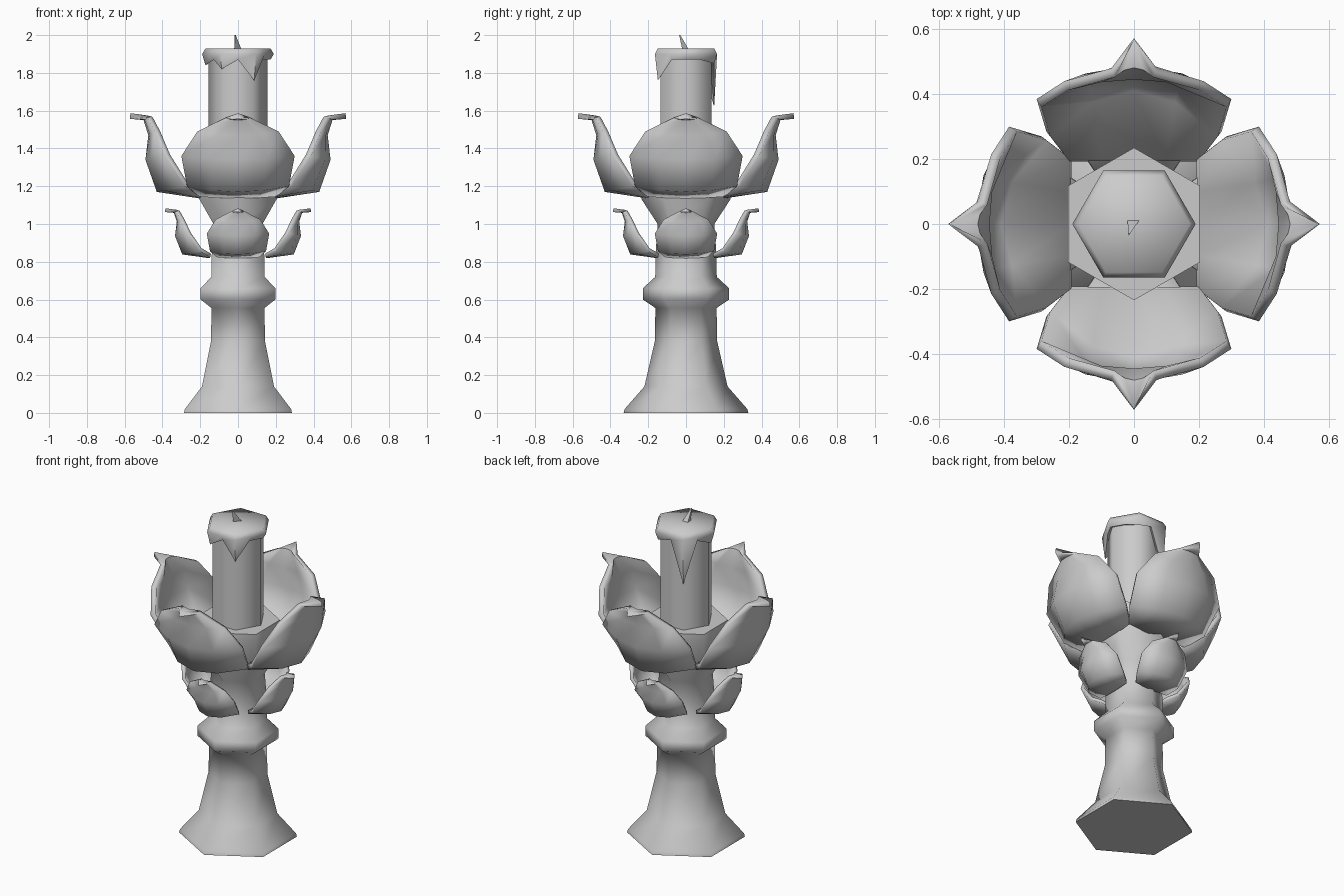
import bpy, bmesh, math
from mathutils import Vector

if "Cube" in bpy.data.objects:
    bpy.data.objects.remove(bpy.data.objects["Cube"])


def make(name, verts, faces, angle=65):
    me = bpy.data.meshes.new(name)
    me.from_pydata(verts, [], faces)
    bm = bmesh.new()
    bm.from_mesh(me)
    bmesh.ops.remove_doubles(bm, verts=bm.verts, dist=0.0005)
    bm.to_mesh(me)
    bm.free()
    ob = bpy.data.objects.new(name, me)
    bpy.context.collection.objects.link(ob)
    bpy.ops.object.select_all(action='DESELECT')
    ob.select_set(True)
    bpy.context.view_layer.objects.active = ob
    bpy.ops.object.shade_smooth_by_angle(angle=math.radians(angle))
    return ob


def skin(rings):
    """Join equal rings of points into a capped solid."""
    n = len(rings[0])
    verts = [p for r in rings for p in r]
    faces = [(i * n + j, i * n + (j + 1) % n, (i + 1) * n + (j + 1) % n, (i + 1) * n + j)
             for i in range(len(rings) - 1) for j in range(n)]
    faces += [tuple(range(n - 1, -1, -1)), tuple(range(len(verts) - n, len(verts)))]
    return verts, faces


def hexagon(r, z, turn):
    return [(r * math.cos(math.radians(60 * k + turn)),
             r * math.sin(math.radians(60 * k + turn)), z) for k in range(6)]


# Six-sided stem with foot, collar and candle socket
stem = [(.33, 0), (.325, .02), (.22, .14), (.165, .38), (.162, .555), (.228, .6),
        (.228, .66), (.163, .72), (.16, .86), (.15, 1.0), (.235, 1.13), (.235, 1.33)]
make("stem", *skin([hexagon(r, z, 30) for r, z in stem]))

# Candle shaft
make("candle", *skin([hexagon(.157, z, 0) for z in (1.32, 1.91)]), angle=65)

# Melted wax cap: hexagon corners and midpoints, with drips at the corners
drips = [1.87, 1.85, 1.62, 1.84, 1.82, 1.76]


def wax_ring(r, heights):
    pts = []
    corners = hexagon(r, 0, 0)
    for k in range(6):
        a, b = Vector(corners[k]), Vector(corners[(k + 1) % 6])
        m = (a + b) / 2
        pts += [(a.x, a.y, heights[k]), (m.x, m.y, max(1.87, heights[k]))]
    return pts


make("wax_cap", *skin([wax_ring(.14, [1.88] * 6), wax_ring(.172, drips),
                       wax_ring(.19, [1.9] * 6), wax_ring(.172, [1.93] * 6)]))

# Leaning wick
make("wick", *skin([[(.018, .014, 1.925), (-.02, .014, 1.925), (-.018, -.02, 1.925)],
                    [(-.012, -.03, 2.0), (-.018, -.03, 2.0), (-.016, -.036, 2.0)]]), angle=30)

# Petal rows: centre radius, centre z, edge radius, edge z, half width
rows = [(.20, 1.135, .20, 1.145, .205), (.43, 1.17, .285, 1.2, .27),
        (.49, 1.34, .385, 1.36, .30), (.475, 1.47, .44, 1.49, .215),
        (.50, 1.55, .48, 1.56, .07), (.573, 1.557, .573, 1.557, 0)]
cols = [-1, -.5, 0, .5, 1]


def petals(name, rs, r0, ws, zs, z_top, thick):
    for k in range(4):
        a = k * math.pi / 2
        verts = []
        for rc, zc, re, ze, w in rows:
            for u in cols:
                r = r0 + rs * (rc + (re - rc) * u * u)
                y = ws * w * u
                z = z_top + zs * (zc + (ze - zc) * u * u - 1.56)
                verts.append((r * math.cos(a) - y * math.sin(a),
                              r * math.sin(a) + y * math.cos(a), z))
        faces = [(i * 5 + j, i * 5 + j + 1, i * 5 + j + 6, i * 5 + j + 5)
                 for i in range(5) for j in range(4)]
        ob = make(f"{name}_{k + 1}", verts, faces, angle=60)
        mod = ob.modifiers.new("thickness", 'SOLIDIFY')
        mod.thickness = thick
        mod.offset = -1


petals("upper_petal", 1, 0, 1, 1, 1.56, .03)
petals("lower_petal", .64, .02, .55, .58, 1.065, .02)
